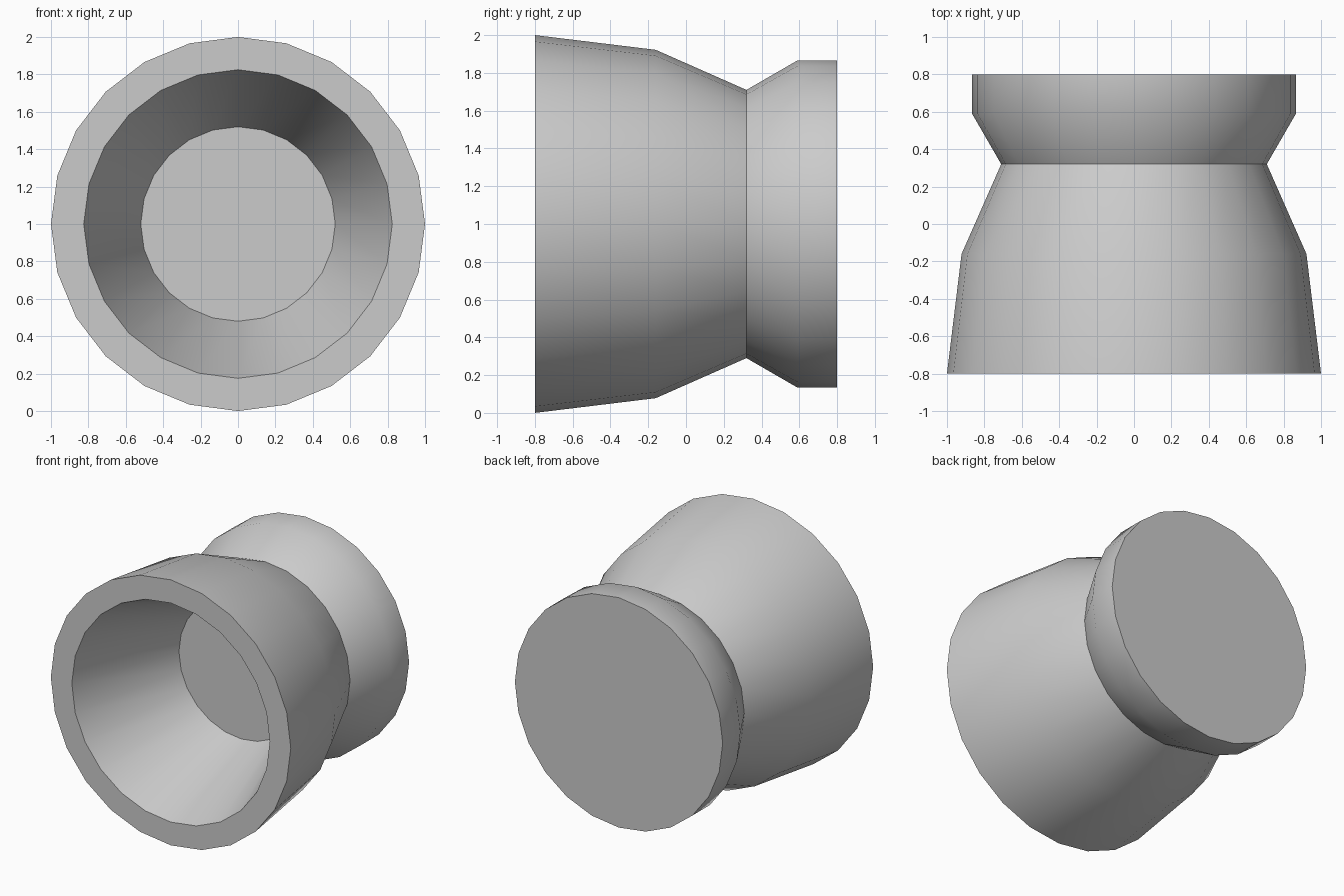
import bpy, bmesh, math

if "Cube" in bpy.data.objects:
    bpy.data.objects.remove(bpy.data.objects["Cube"])

SIDES = 24
# Closed lathe profile as (y along axis, radius): floor of the recess, rim, body, neck, base
PROFILE = [(0.04, 0.52), (-0.80, 0.825), (-0.80, 1.0), (-0.16, 0.922),
           (0.32, 0.71), (0.59, 0.866), (0.80, 0.866)]

grey = bpy.data.materials.new("light_grey")
grey.diffuse_color = (0.6, 0.6, 0.6, 1)
grey.use_nodes = True
grey.node_tree.nodes["Principled BSDF"].inputs["Base Color"].default_value = grey.diffuse_color

# Rings of the hollow cup, turned around the y axis
bm = bmesh.new()
rings = []
for y, r in PROFILE:
    rings.append([bm.verts.new((r * math.sin(math.tau * i / SIDES), y,
                                1 + r * math.cos(math.tau * i / SIDES)))
                  for i in range(SIDES)])

# Side walls between neighbouring rings
for a, b in zip(rings, rings[1:]):
    for i in range(SIDES):
        j = (i + 1) % SIDES
        bm.faces.new((a[i], a[j], b[j], b[i]))

# Recess floor and flat back
bm.faces.new(rings[0])
bm.faces.new(rings[-1])
bmesh.ops.recalc_face_normals(bm, faces=bm.faces)

mesh = bpy.data.meshes.new("flared_cup")
bm.to_mesh(mesh)
bm.free()
mesh.materials.append(grey)
cup = bpy.data.objects.new("flared_cup", mesh)
bpy.context.collection.objects.link(cup)

# Smooth walls, crisp rim, neck and back edge
bpy.context.view_layer.objects.active = cup
cup.select_set(True)
bpy.ops.object.shade_smooth_by_angle(angle=math.radians(40))
